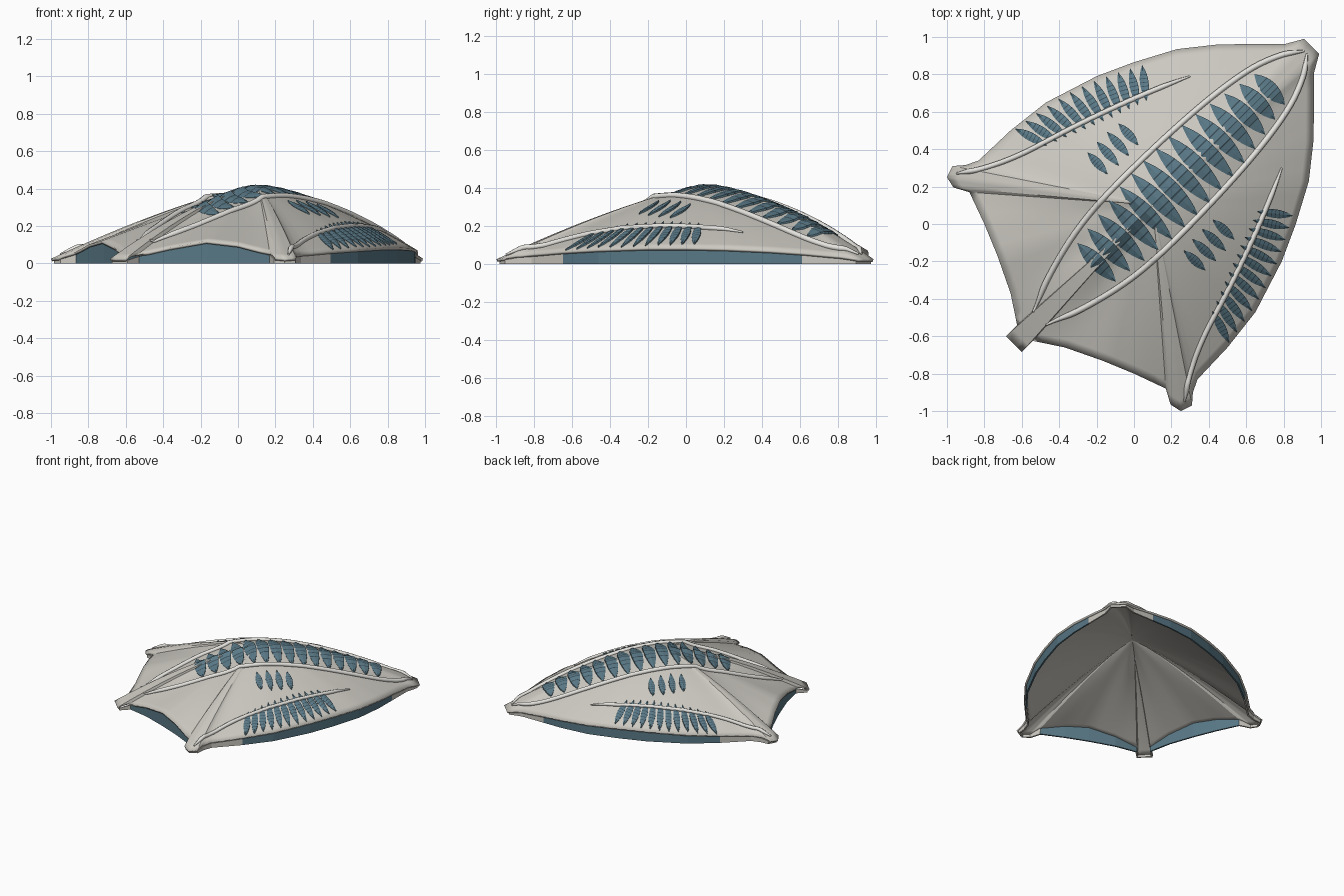
import bpy, bmesh, math
from mathutils import Vector
from mathutils.bvhtree import BVHTree

if "Cube" in bpy.data.objects:
    bpy.data.objects.remove(bpy.data.objects["Cube"])


def mat(name, c):
    m = bpy.data.materials.new(name)
    m.diffuse_color = (*c, 1)
    m.use_nodes = True
    m.node_tree.nodes["Principled BSDF"].inputs["Base Color"].default_value = m.diffuse_color
    return m


STONE = mat("warm_stone", (0.60, 0.58, 0.53))
PALE = mat("pale_rib", (0.78, 0.77, 0.73))
GLASS = mat("blue_glass", (0.10, 0.19, 0.24))
DARK = mat("dark_slat", (0.04, 0.07, 0.09))


def make(name, verts, faces, mats, idx=None, smooth=None):
    me = bpy.data.meshes.new(name)
    me.from_pydata([tuple(v) for v in verts], [], faces)
    for m in mats:
        me.materials.append(m)
    if idx:
        for p, i in zip(me.polygons, idx):
            p.material_index = i
    bm = bmesh.new()
    bm.from_mesh(me)
    bmesh.ops.recalc_face_normals(bm, faces=bm.faces)
    bm.to_mesh(me)
    bm.free()
    ob = bpy.data.objects.new(name, me)
    bpy.context.collection.objects.link(ob)
    if smooth:
        bpy.ops.object.select_all(action='DESELECT')
        ob.select_set(True)
        bpy.context.view_layer.objects.active = ob
        bpy.ops.object.shade_smooth_by_angle(angle=math.radians(smooth))
    return ob


# Half rim: x, y, height, profile exponent, wall kind after it (1 = glass)
HALF = [(.91, .99, .025, 1.6, 0), (.81, .963, .04, 1.58, 0), (.62, .962, .058, 1.55, 1),
        (.45, .96, .07, 1.5, 1), (.23, .935, .08, 1.48, 1), (0, .865, .085, 1.45, 1),
        (-.2, .79, .085, 1.42, 1), (-.47, .65, .076, 1.4, 1), (-.66, .5, .065, 1.37, 0),
        (-.83, .34, .05, 1.34, 0), (-.9, .315, .042, 1.32, 0), (-.97, .31, .03, 1.32, 0),
        (-1, .25, .025, 1.32, 0), (-.965, .195, .03, 1.32, 0), (-.88, .17, .055, 1.28, 1),
        (-.8, 0, .1, 1.12, 1), (-.73, -.17, .12, 1.08, 1), (-.66, -.37, .085, 1.14, 1),
        (-.625, -.54, .045, 1.38, 0), (-.685, -.6, .025, 1.45, 0)]
mirrored = [(y, x, z, p, 0) for x, y, z, p, g in reversed(HALF)]
for i in range(len(mirrored) - 1):
    mirrored[i] = mirrored[i][:4] + (HALF[len(HALF) - 2 - i][4],)
base = HALF + mirrored

# Refine each rim segment
SUB = 3
rim = []
for i, a in enumerate(base):
    b = base[(i + 1) % len(base)]
    for s in range(SUB):
        t = s / SUB
        rim.append(tuple(a[k] * (1 - t) + b[k] * t for k in range(4)) + (a[4],))
N = len(rim)

# Domed shell: radial surface from apex to rim
CX, CZ, RINGS = .1, .412, 20


def surf(r, t):
    x, y, z, p, _ = r
    return Vector((CX + (x - CX) * t, CX + (y - CX) * t, z + (CZ - z) * (1 - t ** p)))


verts = [Vector((CX, CX, CZ))]
for k in range(1, RINGS + 1):
    verts += [surf(r, k / RINGS) for r in rim]
faces = [(0, 1 + i, 1 + (i + 1) % N) for i in range(N)]
for k in range(RINGS - 1):
    for i in range(N):
        j = (i + 1) % N
        a, b = 1 + k * N, 1 + (k + 1) * N
        faces.append((a + i, b + i, b + j, a + j))
bvh = BVHTree.FromPolygons(verts, faces)
shell = make("roof_shell", verts, faces, [STONE], smooth=30)
if shell.data.polygons[0].normal.z < 0:
    shell.data.flip_normals()
sol = shell.modifiers.new("thickness", 'SOLIDIFY')
sol.thickness = .015
sol.offset = -1


def height(x, y):
    hit = bvh.ray_cast(Vector((x, y, 2)), Vector((0, 0, -1)))[0]
    return hit.z if hit else .03


# Perimeter walls: glazing with solid feet at the tips
wv, wf, wi = [], [], []
for i, r in enumerate(rim):
    p = surf(r, .985)
    wv += [(p.x, p.y, 0), (p.x, p.y, max(r[2] - .008, .01))]
    j = (i + 1) % N
    wf.append((2 * i, 2 * j, 2 * j + 1, 2 * i + 1))
    wi.append(r[4])
wall = make("perimeter_wall", wv, wf, [STONE, GLASS], wi)
ws = wall.modifiers.new("thickness", 'SOLIDIFY')
ws.thickness = .012
ws.offset = -1


# Ribs: tapered tubes draped on the shell
def rib(name, pts, rad=.016):
    pts = [Vector(p) for p in pts]
    ext = [2 * pts[0] - pts[1]] + pts + [2 * pts[-1] - pts[-2]]
    path = []
    for a, b, c, d in zip(ext, ext[1:], ext[2:], ext[3:]):
        for s in range(8):
            t = s / 8
            path.append(.5 * (2 * b + (c - a) * t + (2 * a - 5 * b + 4 * c - d) * t * t
                              + (3 * b - a - 3 * c + d) * t ** 3))
    path = path[:len(path) - 7]
    cu = bpy.data.curves.new(name, 'CURVE')
    cu.dimensions = '3D'
    cu.bevel_depth = rad
    cu.bevel_resolution = 2
    cu.use_fill_caps = True
    sp = cu.splines.new('POLY')
    sp.points.add(len(path) - 1)
    for i, q in enumerate(path):
        t = i / (len(path) - 1)
        sp.points[i].co = (q.x, q.y, height(q.x, q.y) + .005, 1)
        sp.points[i].radius = min(1, .35 + 7 * min(t, 1 - t))
    sp.use_smooth = True
    cu.materials.append(PALE)
    bpy.context.collection.objects.link(bpy.data.objects.new(name, cu))


MAIN = [(.91, .925), (.78, .9), (.61, .82), (.38, .65), (.1, .4), (-.17, .13),
        (-.33, -.07), (-.46, -.29), (-.54, -.47), (-.65, -.63)]
OUTER = [(-.95, .27), (-.8, .3), (-.6, .375), (-.3, .53), (0, .67), (.3, .79), (.59, .875)]
for side in ("left", "right"):
    sw = (lambda p: p) if side == "left" else (lambda p: (p[1], p[0]))
    rib("main_rib_" + side, [sw(p) for p in MAIN])
    rib("outer_rib_" + side, [sw(p) for p in OUTER], .014)

# Leaf-shaped louvres with dark cross slats
STEPS = [0, .1, .2, .28, .3, .39, .41, .5, .52, .61, .63, .72, .74, .84, 1]


def louvres(name, leaves):
    V, F, M = [], [], []
    for x, y, ang, length, width, tilt in leaves:
        d = Vector((math.cos(ang), math.sin(ang)))
        n = Vector((-d.y, d.x))
        o = len(V)
        for s in STEPS:
            w = width / 2 * math.sin(math.pi * s) ** .8 if 0 < s < 1 else .001
            for e in (-1, 0, 1):
                q = Vector((x, y)) + d * (s - .5) * length + n * w * e
                z = height(q.x, q.y) + .006 + .004 * (e == 0) + tilt * e * w / width
                V.append((q.x, q.y, z))
        top = len(V) - o
        V += [(v[0], v[1], height(v[0], v[1]) - .008) for v in V[o:o + top]]
        for k in range(len(STEPS) - 1):
            a = o + 3 * k
            m = 1 if STEPS[k + 1] - STEPS[k] < .03 else 0
            b = a + top
            F += [(a, a + 1, a + 4, a + 3), (a + 1, a + 2, a + 5, a + 4),
                  (a, a + 3, b + 3, b), (a + 2, b + 2, b + 5, a + 5)]
            M += [m] * 4
    make(name, V, F, [GLASS, DARK], M)


def lerp(a, b, t):
    return a + (b - a) * t


center = []
for i in range(15):
    t = i / 14
    c = lerp(-.2, .725, t)
    center.append((c, c - .005, math.radians(135),
                   lerp(.29, .23, t) + .16 * math.sin(math.pi * t), .085, -.012))
louvres("ridge_louvres", center)

outer, inner = [], []
for i in range(12):
    t = i / 11
    outer.append((lerp(-.55, .055, t), lerp(.465, .755, t) + .02 * math.sin(math.pi * t),
                  math.radians(lerp(152, 97, t)), .19 + .03 * math.sin(math.pi * t), .047, -.008))
for i in range(4):
    t = i / 3
    inner.append((lerp(-.195, -.03, t), lerp(.325, .48, t), math.radians(133),
                  .155 + .02 * math.sin(math.pi * t), .048, -.008))
for side, s in (("left", 1), ("right", -1)):
    for nm, rows in (("outer", outer), ("inner", inner)):
        if s < 0:
            rows = [(y, x, math.pi / 2 - a, l, w, -t) for x, y, a, l, w, t in rows]
        louvres(nm + "_louvres_" + side, rows)
